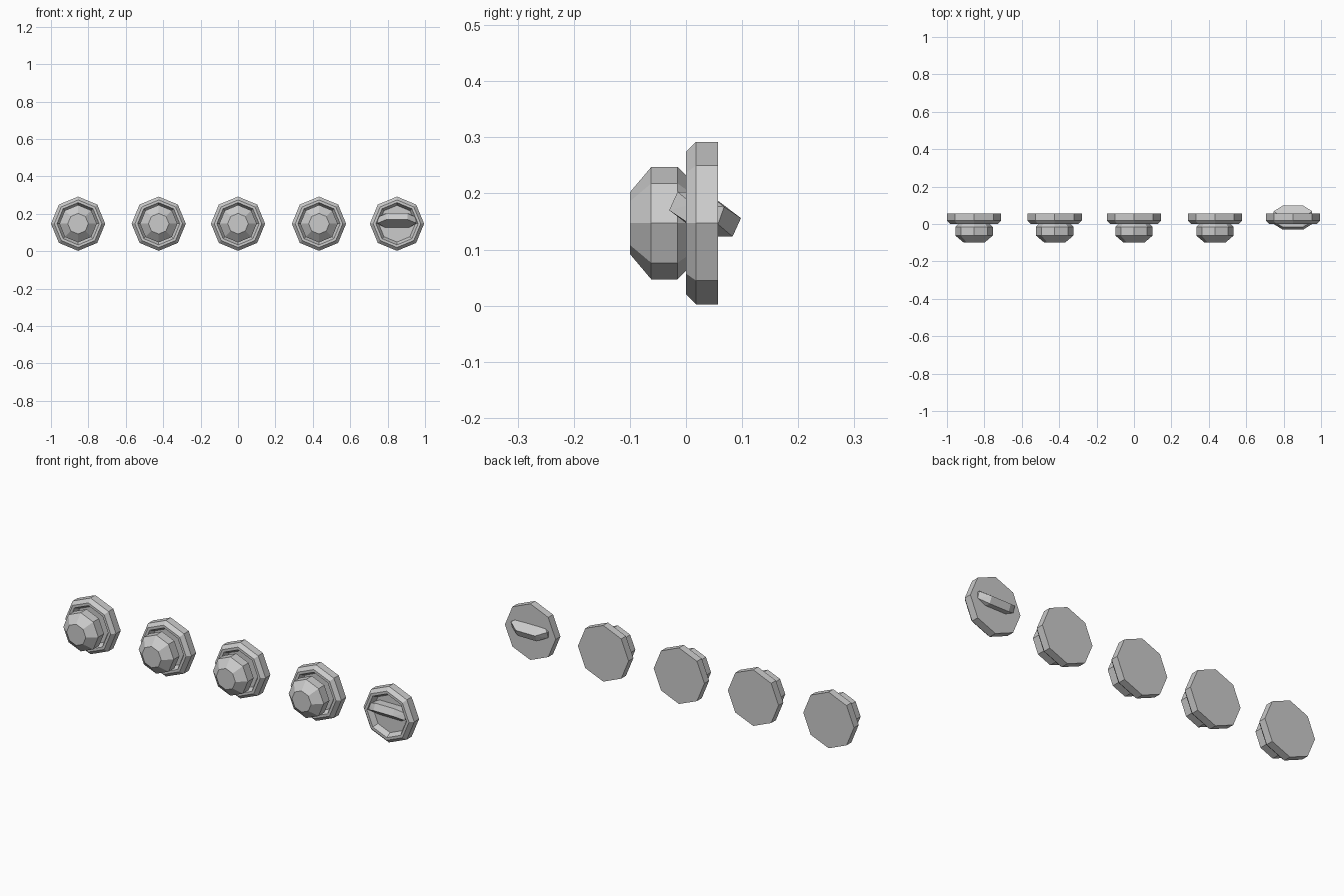
import bpy, bmesh, math

if "Cube" in bpy.data.objects:
    bpy.data.objects.remove(bpy.data.objects["Cube"])

ZC = 0.147


def finish(name, bm):
    bmesh.ops.recalc_face_normals(bm, faces=bm.faces[:])
    me = bpy.data.meshes.new(name)
    bm.to_mesh(me)
    bm.free()
    ob = bpy.data.objects.new(name, me)
    bpy.context.collection.objects.link(ob)
    return ob


def octagon_lathe(name, x, profile):
    """Closed eight-sided solid around the y axis from (y, radius) points."""
    bm = bmesh.new()
    rings = []
    for y, r in profile:
        rings.append([bm.verts.new((x + r * math.cos(i * math.pi / 4), y,
                                    ZC + r * math.sin(i * math.pi / 4))) for i in range(8)])
    for a, b in zip(rings, rings[1:]):
        for i in range(8):
            j = (i + 1) % 8
            bm.faces.new((a[i], a[j], b[j], b[i]))
    bm.faces.new(rings[0])
    bm.faces.new(rings[-1])
    return finish(name, bm)


# plate: flat back, chamfered rim, recessed front dish
PLATE = [(0.057, 0.145), (0.018, 0.145), (0.0, 0.127), (0.0, 0.113), (0.028, 0.098)]
# knob: faceted, tapering into the dish
KNOB = [(-0.1, 0.055), (-0.062, 0.1), (-0.015, 0.1), (0.029, 0.056)]

xs = [-0.855, -0.424, 0.0, 0.433, 0.85]
for n, x in enumerate(xs):
    octagon_lathe(f"plate_{n + 1}", x, PLATE)
    if n < 4:
        octagon_lathe(f"knob_{n + 1}", x, KNOB)

# tilted lever through the last plate, point-symmetric about its centre
CY, CZ = 0.034, 0.163
half = [(0.055, -0.030, 0.170), (0.055, -0.015, 0.203),
        (0.060, 0.031, 0.124), (0.103, 0.000, 0.150), (0.103, 0.011, 0.181)]
bm = bmesh.new()
for hw, y, z in half:
    for s in (-1, 1):
        bm.verts.new((xs[4] + s * hw, y, z))
        bm.verts.new((xs[4] + s * hw, 2 * CY - y, 2 * CZ - z))
bmesh.ops.convex_hull(bm, input=bm.verts[:])
bmesh.ops.dissolve_limit(bm, angle_limit=math.radians(3), verts=bm.verts[:], edges=bm.edges[:])
finish("lever", bm)
